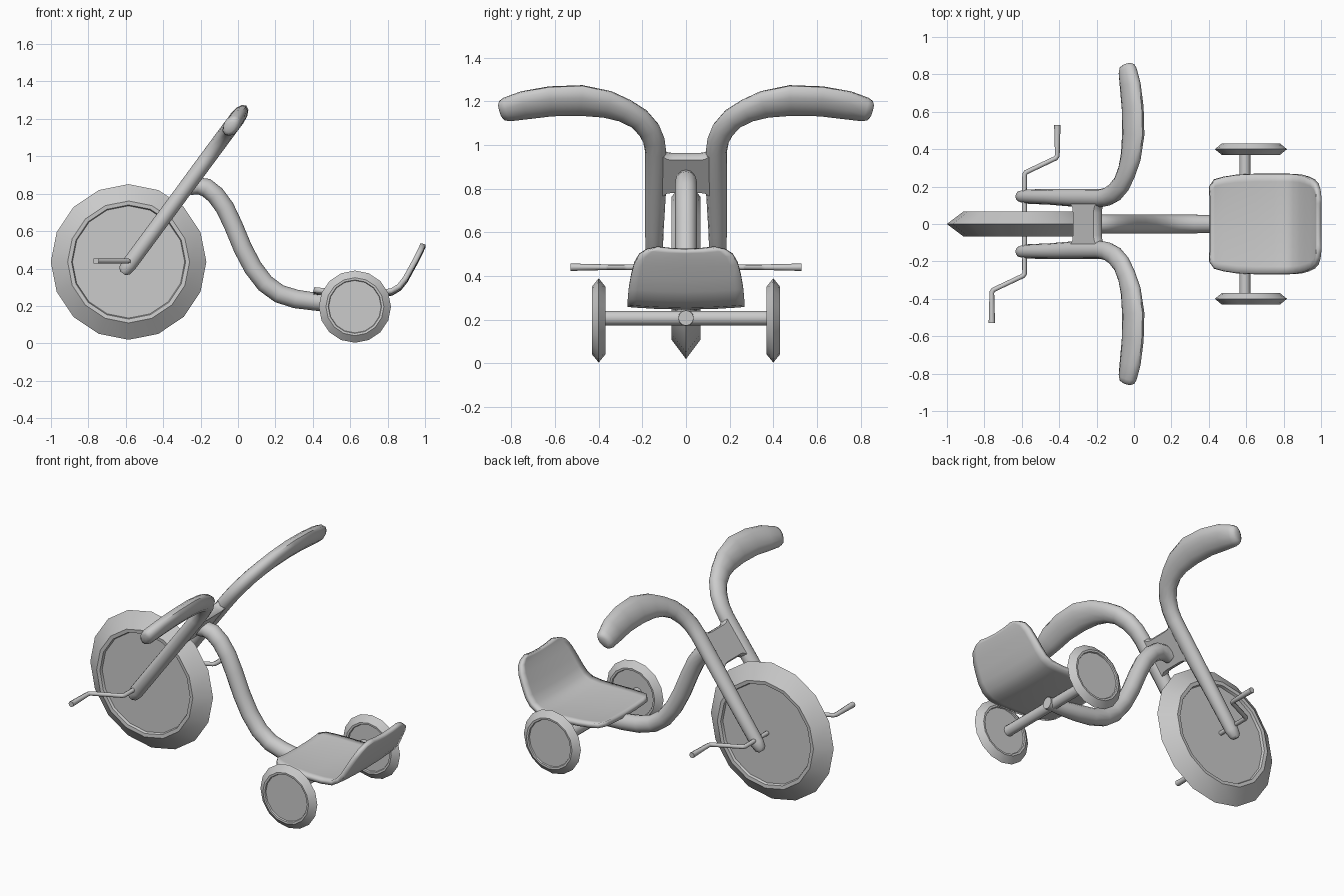
import bpy, bmesh, math
from mathutils import Vector

if "Cube" in bpy.data.objects:
    bpy.data.objects.remove(bpy.data.objects["Cube"])


def finish(bm, name, angle=35):
    bmesh.ops.recalc_face_normals(bm, faces=bm.faces)
    me = bpy.data.meshes.new(name)
    bm.to_mesh(me)
    bm.free()
    ob = bpy.data.objects.new(name, me)
    bpy.context.collection.objects.link(ob)
    bpy.ops.object.select_all(action='DESELECT')
    ob.select_set(True)
    bpy.context.view_layer.objects.active = ob
    bpy.ops.object.shade_smooth_by_angle(angle=math.radians(angle))
    return ob


def skin(bm, rings):
    """Join closed rings of points into a capped tube."""
    loops = [[bm.verts.new(p) for p in r] for r in rings]
    n = len(loops[0])
    for a, b in zip(loops, loops[1:]):
        for i in range(n):
            j = (i + 1) % n
            bm.faces.new((a[i], a[j], b[j], b[i]))
    bm.faces.new(loops[0][::-1])
    bm.faces.new(loops[-1])


def sweep(name, path, radii, ref, sides=12):
    """Sweep an ellipse; radii are (along ref, across ref) per point."""
    pts = [Vector(p) for p in path]
    rings = []
    for k, p in enumerate(pts):
        t = Vector((0, 0, 0))
        if k:
            t += (p - pts[k - 1]).normalized()
        if k < len(pts) - 1:
            t += (pts[k + 1] - p).normalized()
        t.normalize()
        u = (Vector(ref) - t * t.dot(Vector(ref))).normalized()
        v = t.cross(u)
        ru, rv = radii[k]
        rings.append([p + u * ru * math.cos(2 * math.pi * i / sides)
                      + v * rv * math.sin(2 * math.pi * i / sides) for i in range(sides)])
    bm = bmesh.new()
    skin(bm, rings)
    return finish(bm, name, 50)


def wheel(name, centre, profile, sides=16):
    """Lathe a symmetric (radius, half width) profile about the y axis."""
    full = [(r, -h) for r, h in profile] + [(r, h) for r, h in reversed(profile[:-1])]
    c = Vector(centre)
    bm = bmesh.new()
    skin(bm, [[c + Vector((r * math.cos(2 * math.pi * i / sides), y,
                           r * math.sin(2 * math.pi * i / sides)))
               for i in range(sides)] for r, y in full])
    return finish(bm, name, 30)


# Wheels: recessed disc, raised rim, pointed tyre
wheel("front_wheel", (-0.585, 0, 0.435),
      [(0.30, 0.05), (0.305, 0.065), (0.326, 0.067), (0.416, 0)])
for side, y in (("left", 0.4), ("right", -0.4)):
    wheel("rear_wheel_" + side, (0.625, y, 0.196),
          [(0.14, 0.022), (0.143, 0.03), (0.155, 0.031), (0.193, 0)])

# Rear axle
sweep("rear_axle", [(0.593, -0.4, 0.207), (0.593, 0.4, 0.207)],
      [(0.03, 0.033)] * 2, (1, 0, 0))

# Curved frame tube
frame = [(-0.26, 0.835), (-0.215, 0.842), (-0.17, 0.833), (-0.12, 0.793), (-0.07, 0.725),
         (-0.025, 0.63), (0.025, 0.51), (0.08, 0.405), (0.145, 0.32), (0.22, 0.265),
         (0.31, 0.237), (0.42, 0.222), (0.52, 0.212), (0.63, 0.207)]
fr = [0.043, 0.045] + [0.05] * 8 + [0.05, 0.048, 0.042, 0.035]
sweep("frame_tube", [(x, 0, z) for x, z in frame], [(r, r) for r in fr], (0, 1, 0))

# Fork legs running into swept handlebars: (y, z, thickness, width)
bar = [(0.148, 0.375, 0.018, 0.018), (0.148, 0.388, 0.034, 0.03), (0.147, 0.42, 0.041, 0.038),
       (0.145, 0.6, 0.041, 0.042), (0.14, 0.78, 0.041, 0.048), (0.139, 0.97, 0.042, 0.048),
       (0.147, 1.02, 0.042, 0.05), (0.17, 1.07, 0.042, 0.053), (0.215, 1.12, 0.042, 0.055),
       (0.28, 1.157, 0.042, 0.06), (0.36, 1.186, 0.042, 0.072), (0.48, 1.204, 0.042, 0.083),
       (0.62, 1.2, 0.042, 0.081), (0.74, 1.182, 0.042, 0.076), (0.82, 1.163, 0.042, 0.062),
       (0.843, 1.158, 0.034, 0.052), (0.852, 1.156, 0.02, 0.034)]


def fork_x(z):
    return -0.587 + 0.739 * (z - 0.415)


for side, s in (("left", 1), ("right", -1)):
    sweep("fork_and_handlebar_" + side, [(fork_x(z), s * y, z) for y, z, a, b in bar],
          [(a, b) for y, z, a, b in bar], (0.804, 0, -0.594))

# Fork crown plate, flared where it meets the legs
lean, thick = Vector((0.594, 0, 0.804)), Vector((0.804, 0, -0.594))
c = Vector((fork_x(0.872), 0, 0.872))
rings = []
for y, h in ((-0.14, 0.13), (-0.105, 0.12), (-0.085, 0.104), (-0.06, 0.1),
             (0.06, 0.1), (0.085, 0.104), (0.105, 0.12), (0.14, 0.13)):
    rings.append([c + Vector((0, y, 0)) + lean * h * a + thick * 0.028 * b
                  for a, b in ((1, .5), (.93, 1), (-.93, 1), (-1, .5),
                               (-1, -.5), (-.93, -1), (.93, -1), (1, -.5))])
bm = bmesh.new()
skin(bm, rings)
finish(bm, "fork_crown", 50)

# Pedal crank: one bent rod through the wheel hub
half = [(0, 0), (0, 0.265), (0.008, 0.277), (0.167, 0.352), (0.175, 0.365), (0.175, 0.53)]
crank = [(-0.585 - x, -y, 0.44) for x, y in half[:0:-1]] + [(-0.585 + x, y, 0.44) for x, y in half]
cr = [0.017] + [0.013] * (len(crank) - 2) + [0.017]
sweep("pedal_crank", crank, [(r, r) for r in cr], (0, 0, 1), 8)

# Seat: sheet lofted along its side profile (x, z, half width)
stations = [(0.405, 0.275, 0.20), (0.43, 0.272, 0.238), (0.48, 0.268, 0.252),
            (0.55, 0.264, 0.263), (0.65, 0.26, 0.268), (0.75, 0.26, 0.268), (0.82, 0.268, 0.268),
            (0.862, 0.293, 0.266), (0.895, 0.335, 0.262), (0.925, 0.39, 0.252),
            (0.955, 0.445, 0.238), (0.975, 0.485, 0.215), (0.985, 0.508, 0.18),
            (0.99, 0.52, 0.13)]
bm = bmesh.new()
cols = [-1, -0.85, -0.5, 0, 0.5, 0.85, 1]
rows = [[bm.verts.new((x, w * t, z + 0.012 * t * t)) for t in cols] for x, z, w in stations]
for a, b in zip(rows, rows[1:]):
    for i in range(len(cols) - 1):
        bm.faces.new((a[i], a[i + 1], b[i + 1], b[i]))
seat = finish(bm, "seat", 60)
mod = seat.modifiers.new("thickness", 'SOLIDIFY')
mod.thickness = 0.028
mod.offset = 0
